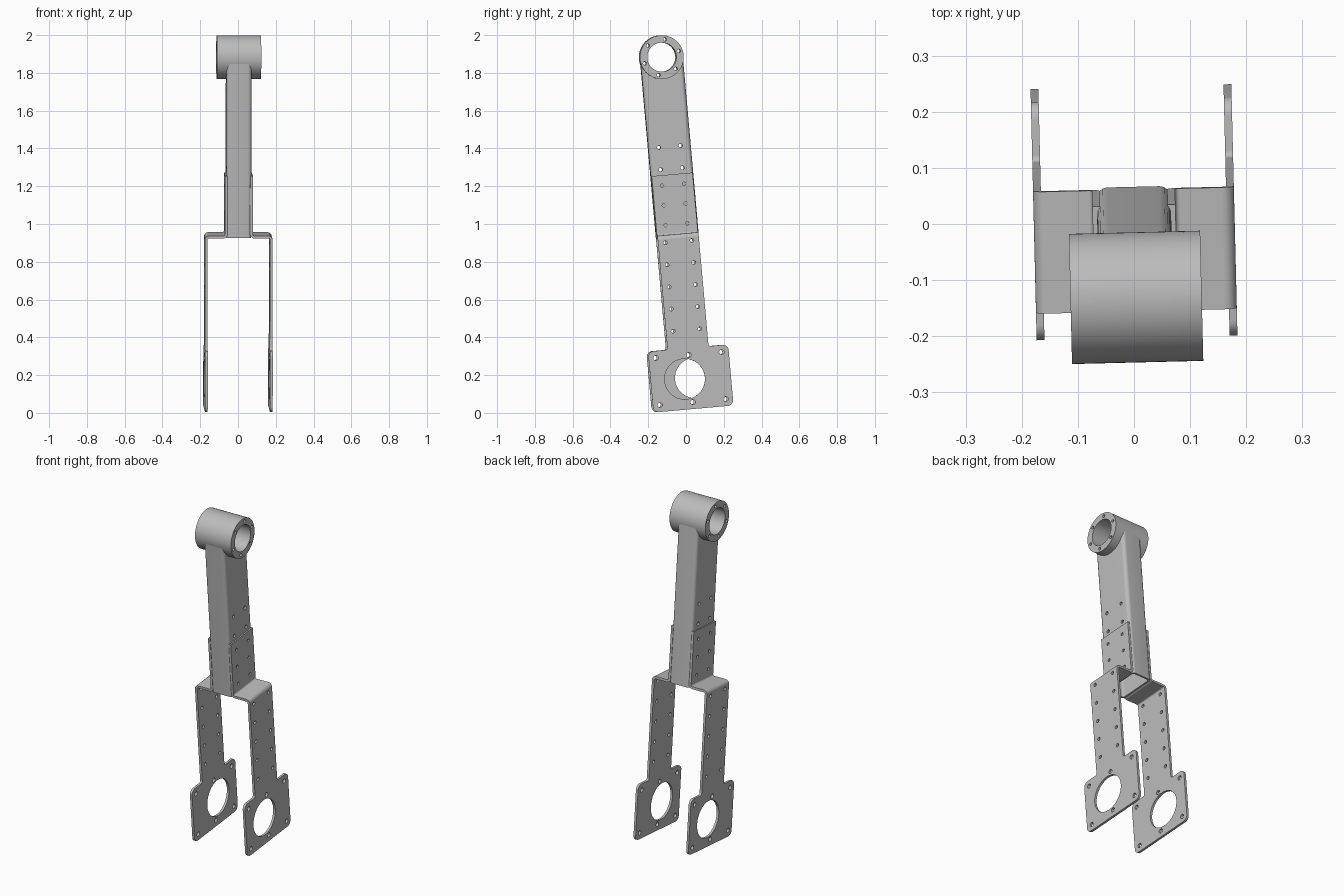
import bpy
import bmesh
from math import sin, cos, tan, pi, radians
from mathutils import Vector, Matrix

cube = bpy.data.objects.get("Cube")
if cube:
    bpy.data.objects.remove(cube, do_unlink=True)

metal = bpy.data.materials.new("grey_metal")
metal.use_nodes = True
metal.diffuse_color = (0.5, 0.5, 0.5, 1)
metal.node_tree.nodes["Principled BSDF"].inputs["Base Color"].default_value = (0.5, 0.5, 0.5, 1)

# The whole arm leans forward and is turned slightly
LEAN = (Matrix.Translation((0, 0.021, 0.182))
        @ Matrix.Rotation(radians(1.4), 4, 'Z') @ Matrix.Rotation(radians(5.1), 4, 'X'))
HALF_TURN = Matrix.Rotation(pi, 4, 'Z')
HUB_Z = 1.708
SHEET = 0.014
OUT = 0.179          # outer face of the fork
LEG_TOP = 0.744


def circle(a, b, r, n=24):
    return [(a + r * cos(2 * pi * i / n), b + r * sin(2 * pi * i / n)) for i in range(n)]


def rounded(corners, n=6):
    """Outline from (a, b, radius) corners, each replaced by an arc."""
    out = []
    for i, (a, b, r) in enumerate(corners):
        p = Vector((a, b))
        if not r:
            out.append((a, b))
            continue
        d0 = (Vector(corners[i - 1][:2]) - p).normalized()
        d1 = (Vector(corners[(i + 1) % len(corners)][:2]) - p).normalized()
        half = d0.angle(d1) / 2
        start, end = p + d0 * r / tan(half), p + d1 * r / tan(half)
        centre = p + (d0 + d1).normalized() * r / sin(half)
        for k in range(n + 1):
            spoke = (start - centre).lerp(end - centre, k / n).normalized()
            out.append(tuple(centre + spoke * r))
    return out


def prism(name, outlines, axis, lo, hi):
    """Extrude closed outlines along an axis, into one object."""
    place = {'X': lambda a, b, t: (t, a, b),
             'Y': lambda a, b, t: (a, t, b),
             'Z': lambda a, b, t: (a, b, t)}[axis]
    bm = bmesh.new()
    for pts in outlines:
        ends = [[bm.verts.new(place(a, b, t)) for a, b in pts] for t in (lo, hi)]
        for ring in ends:
            bm.faces.new(ring)
        for i in range(len(pts)):
            bm.faces.new((ends[0][i - 1], ends[0][i], ends[1][i], ends[1][i - 1]))
    bmesh.ops.recalc_face_normals(bm, faces=bm.faces)
    mesh = bpy.data.meshes.new(name)
    bm.to_mesh(mesh)
    bm.free()
    mesh.materials.append(metal)
    obj = bpy.data.objects.new(name, mesh)
    bpy.context.collection.objects.link(obj)
    return obj


def cut(obj, *cutters):
    """Subtract the cutters, bake the result and delete them."""
    for c in cutters:
        c.hide_render = True
        mod = obj.modifiers.new("cut", 'BOOLEAN')
        mod.operation, mod.solver, mod.object = 'DIFFERENCE', 'EXACT', c
    graph = bpy.context.evaluated_depsgraph_get()
    graph.update()
    mesh = bpy.data.meshes.new_from_object(obj.evaluated_get(graph))
    obj.modifiers.clear()
    obj.data = mesh
    for c in cutters:
        bpy.data.objects.remove(c, do_unlink=True)


parts = []


def finish(obj, matrix=LEAN):
    obj.matrix_world = matrix
    parts.append(obj)


# Hub: bored cylinder with a ring of bolt holes
hub = prism("hub", [circle(0, HUB_Z, 0.116, 64)], 'X', -0.117, 0.117)
bolts = [circle(0.096 * cos(radians(75 + 60 * k)), HUB_Z + 0.096 * sin(radians(75 + 60 * k)), 0.009, 16)
         for k in range(6)]
cut(hub, prism("bore", [circle(0, HUB_Z, 0.077, 48)] + bolts, 'X', -0.2, 0.2))
finish(hub)


# Hollow arm tube, coped to the hub
def box(w, d, r):
    return rounded([(-w, -d, r), (w, -d, r), (w, d, r), (-w, d, r)])


tube = prism("arm_tube", [box(0.066, 0.113, 0.02)], 'Z', 0.757, HUB_Z)
side_holes = [circle(y, z, 0.01, 16) for y in (-0.058, 0.058) for z in (1.115, 1.233)]
cut(tube,
    prism("hollow", [box(0.056, 0.103, 0.012)], 'Z', 0.7, HUB_Z + 0.1),
    prism("cope", [circle(0, HUB_Z, 0.112, 64)], 'X', -0.2, 0.2),
    prism("side_holes", side_holes, 'X', -0.2, 0.2))
finish(tube)

# Sheet metal bracket section: strap, shelf and start of the leg
IN, SHELF, TOP = 0.060, 0.768, 1.085
section = rounded([
    (IN, TOP, 0), (IN, SHELF - SHEET, 0.022),
    (OUT - SHEET, SHELF - SHEET, 0.008), (OUT - SHEET, LEG_TOP, 0),
    (OUT, LEG_TOP, 0), (OUT, SHELF, 0.022),
    (IN + SHEET, SHELF, 0.008), (IN + SHEET, TOP, 0)])

# Leg widening into the mounting plate
LEG, PW, PH = 0.109, 0.213, 0.162
half = [(PW, -PH, 0.03), (PW, PH, 0.03), (LEG, PH, 0.012), (LEG, LEG_TOP, 0)]
leg_outline = rounded(half + [(-y, z, r) for y, z, r in reversed(half)])

strap_holes = [circle(y, z, 0.009, 16) for y in (-0.058, 0.058) for z in (1.03, 0.925, 0.82)]
leg_holes = [circle(y, 0.728 - 0.1175 * k, 0.01, 16) for y in (-0.071, 0.071) for k in range(5)]
plate_holes = [circle(y, z, 0.013, 16) for y in (-0.175, 0, 0.175) for z in (-0.125, 0.125)]
main_hole = circle(-0.032, 0, 0.107, 64)

# The same bracket is used on both sides, turned half round
for side, matrix in (("left", LEAN), ("right", LEAN @ HALF_TURN)):
    strap = prism(side + "_bracket", [section], 'Y', -LEG, LEG)
    cut(strap, prism("strap_holes", strap_holes, 'X', 0.03, 0.1))
    finish(strap, matrix)
    leg = prism(side + "_leg_plate", [leg_outline], 'X', OUT - SHEET, OUT)
    cut(leg, prism("leg_holes", leg_holes + plate_holes + [main_hole], 'X', 0.1, 0.25))
    finish(leg, matrix)

# Smooth the round surfaces, keep the edges sharp
bpy.ops.object.select_all(action='DESELECT')
for obj in parts:
    obj.select_set(True)
bpy.context.view_layer.objects.active = parts[0]
bpy.ops.object.shade_smooth_by_angle(angle=radians(30))
